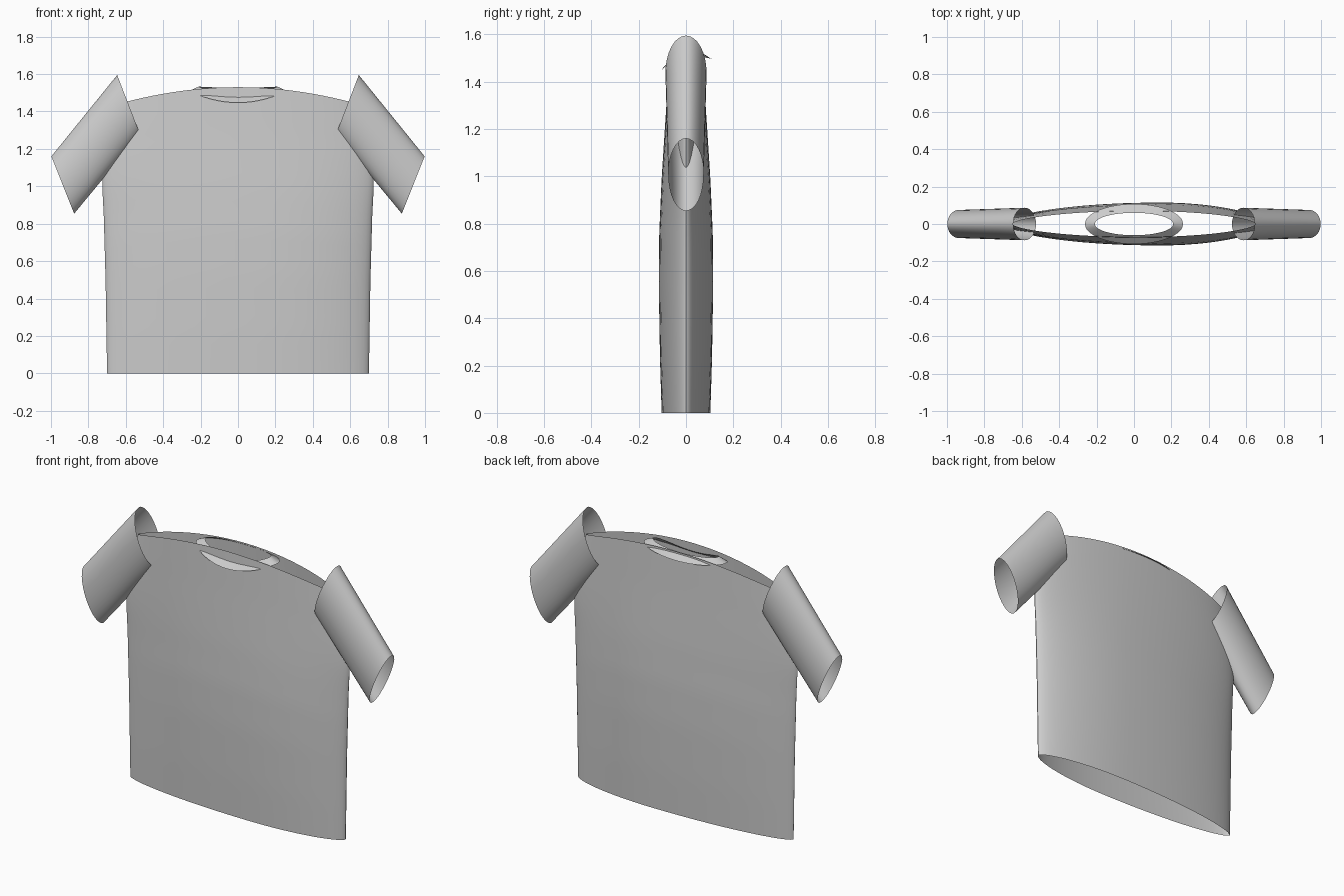
import bpy
from math import sin, cos, pi

if "Cube" in bpy.data.objects:
    bpy.data.objects.remove(bpy.data.objects["Cube"])


def interp(knots, t):
    """Piecewise smooth lookup in a short (position, value) profile."""
    for (a, va), (b, vb) in zip(knots, knots[1:]):
        if t <= b:
            return va + (vb - va) * (t - a) / (b - a)
    return knots[-1][1]


def loft(name, rings):
    """Skin a stack of closed rings as an open tube."""
    n = len(rings[0])
    verts = [p for ring in rings for p in ring]
    faces = [(r * n + i, r * n + (i + 1) % n, (r + 1) * n + (i + 1) % n, (r + 1) * n + i)
             for r in range(len(rings) - 1) for i in range(n)]
    mesh = bpy.data.meshes.new(name)
    mesh.from_pydata(verts, [], faces)
    obj = bpy.data.objects.new(name, mesh)
    bpy.context.collection.objects.link(obj)
    bpy.ops.object.select_all(action='DESELECT')
    obj.select_set(True)
    bpy.context.view_layer.objects.active = obj
    bpy.ops.object.shade_smooth_by_angle(angle=0.7)
    return obj


# Shirt body: open flattened tube with an arched top rim
WIDTH = [(0, .70), (.35, .708), (.6, .718), (.72, .727), (.8, .718), (.9, .69), (1, .65)]
DEPTH = [(0, .103), (.15, .110), (.35, .115), (.5, .113), (.65, .103), (.85, .083), (1, .07)]
SKEW = [(0, .15), (.6, .13), (1, .03)]
N = 64


def body_ring(s):
    w, d, peak = (interp(k, s) for k in (WIDTH, DEPTH, SKEW))
    ring = []
    for i in range(N):
        a = 2 * pi * i / N
        x = w * cos(a)
        # fullest point sits slightly to one side
        t = (x - peak) / (w - peak) if x > peak else (peak - x) / (w + peak)
        y = d * max(0, 1 - t * t) ** .6
        if sin(a) < 0:
            y = -y
        ring.append((x, y, s * (1.53 - .22 * x * x)))
    return ring


loft("shirt_body", [body_ring(r / 30) for r in range(31)])


# Sleeves: open slanted elliptical tubes
def sleeve_ring(t, side):
    cx, cz = .585 + .352 * t, 1.437 - .430 * t
    ring = []
    for i in range(32):
        a = 2 * pi * i / 32
        ring.append((side * (cx + .061 * cos(a)), (.087 - .012 * t) * sin(a),
                     cz + (.158 - .005 * t) * cos(a)))
    return ring


for label, side in (("left", -1), ("right", 1)):
    loft(label + "_sleeve", [sleeve_ring(r / 4, side) for r in range(5)])


# Collar: sloping band around the neck, lower at the front
def collar_ring(rx, ry, front, sides, back):
    ring = []
    for i in range(48):
        a = 2 * pi * i / 48
        end = back if sin(a) > 0 else front
        z = sides + (end - sides) * sin(a) ** 2
        ring.append((rx * cos(a), ry * sin(a), z))
    return ring


loft("collar", [collar_ring(.262, .107, 1.447, 1.51, 1.497),
                collar_ring(.21, .06, 1.487, 1.533, 1.527)])
